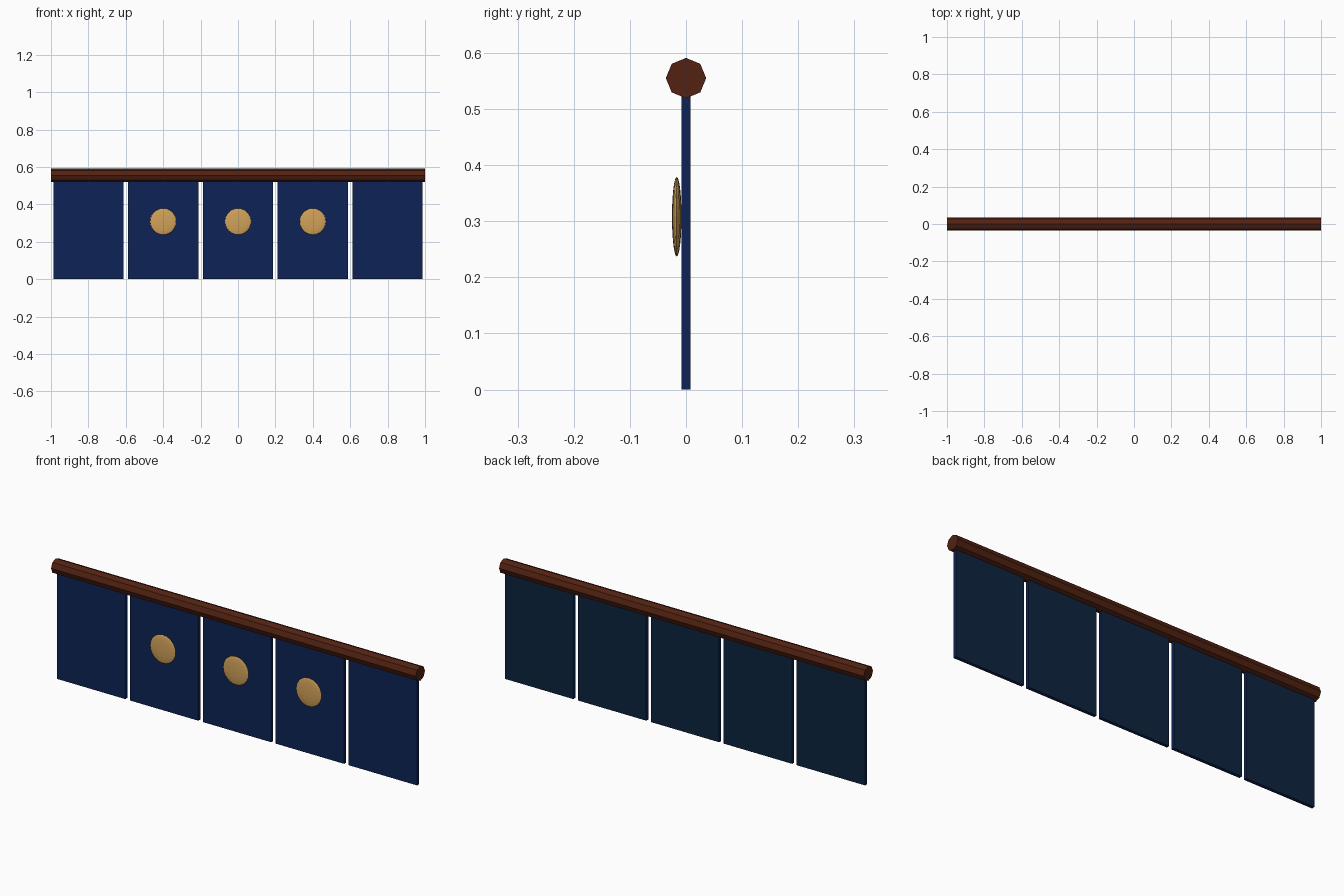
import bpy
import math

if "Cube" in bpy.data.objects:
    bpy.data.objects.remove(bpy.data.objects["Cube"])


def material(name, rgb):
    m = bpy.data.materials.new(name)
    m.diffuse_color = (*rgb, 1.0)
    m.use_nodes = True
    m.node_tree.nodes["Principled BSDF"].inputs["Base Color"].default_value = m.diffuse_color
    return m


wood = material("dark wood", (0.085, 0.016, 0.006))
navy = material("navy cloth", (0.004, 0.017, 0.092))
navy_back = material("faded navy cloth", (0.004, 0.017, 0.050))
gold = material("gold", (0.64, 0.36, 0.10))


def finish(name, *mats):
    obj = bpy.context.object
    obj.name = name
    bpy.ops.object.transform_apply(location=False, rotation=True, scale=True)
    for m in mats:
        obj.data.materials.append(m)
    return obj


# Eight-sided hanging rod with a corner pointing up
bpy.ops.mesh.primitive_cylinder_add(vertices=8, radius=0.036, depth=2.0,
                                    location=(0, 0, 0.555),
                                    rotation=(0, math.pi / 2, 0))
finish("rod", wood)

# Five cloth panels, the back face in a duller blue
PANEL_TOP = 0.54
for i in range(5):
    x = (i - 2) * 0.4
    bpy.ops.mesh.primitive_cube_add(size=1, location=(x, 0, PANEL_TOP / 2))
    bpy.context.object.scale = (0.375, 0.016, PANEL_TOP)
    panel = finish(f"cloth_panel_{i + 1}", navy, navy_back)
    for face in panel.data.polygons:
        face.material_index = 1 if face.normal.y > 0.9 else 0

# Flattened gold discs on the three middle panels
for i in range(3):
    bpy.ops.mesh.primitive_uv_sphere_add(segments=16, ring_count=12, radius=1,
                                         location=((i - 1) * 0.4, -0.0165, 0.308))
    bpy.context.object.scale = (0.07, 0.0085, 0.071)
    finish(f"gold_disc_{i + 1}", gold)
